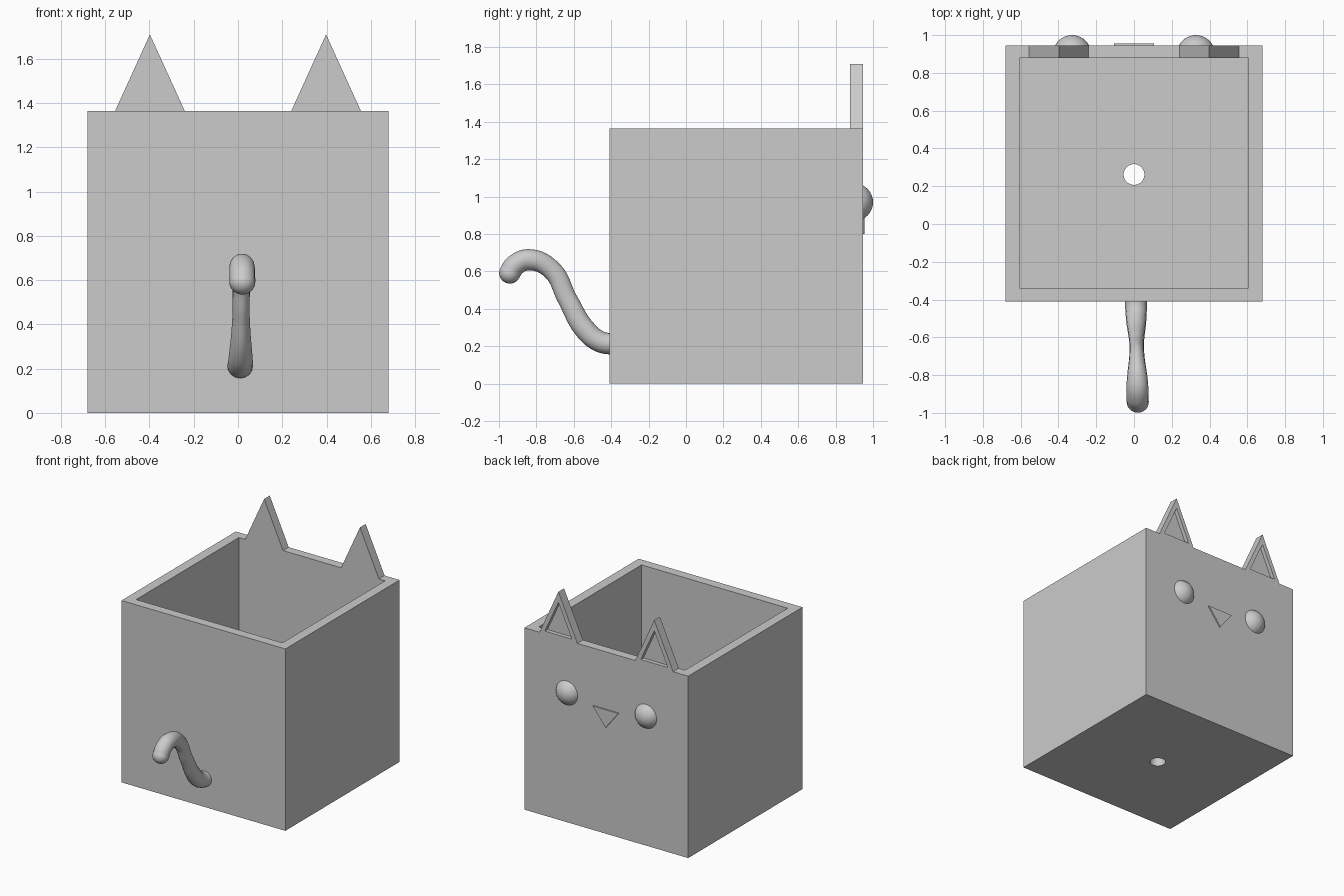
import bpy, bmesh, math
from mathutils import Vector

if "Cube" in bpy.data.objects:
    bpy.data.objects.remove(bpy.data.objects["Cube"])

grey = bpy.data.materials.new("light_grey")
grey.diffuse_color = (0.6, 0.6, 0.6, 1)
grey.use_nodes = True
grey.node_tree.nodes["Principled BSDF"].inputs["Base Color"].default_value = grey.diffuse_color


def finish(bm, name):
    bmesh.ops.recalc_face_normals(bm, faces=bm.faces)
    me = bpy.data.meshes.new(name)
    bm.to_mesh(me)
    bm.free()
    me.materials.append(grey)
    ob = bpy.data.objects.new(name, me)
    bpy.context.collection.objects.link(ob)
    return ob


def box(name, lo, hi):
    bm = bmesh.new()
    bmesh.ops.create_cube(bm, size=1)
    lo, hi = Vector(lo), Vector(hi)
    for v in bm.verts:
        v.co = (lo + hi) / 2 + v.co * (hi - lo)
    return finish(bm, name)


def prism(name, outline, y0, y1):
    """Extrude an x-z outline from y0 to y1."""
    bm = bmesh.new()
    face = bm.faces.new([bm.verts.new((x, y0, z)) for x, z in outline])
    ext = bmesh.ops.extrude_face_region(bm, geom=[face])
    verts = [g for g in ext["geom"] if isinstance(g, bmesh.types.BMVert)]
    bmesh.ops.translate(bm, verts=verts, vec=(0, y1 - y0, 0))
    return finish(bm, name)


def cut(target, cutter):
    cutter.hide_render = True
    cutter.hide_viewport = True
    cutter.display_type = 'WIRE'
    mod = target.modifiers.new("cut", 'BOOLEAN')
    mod.operation = 'DIFFERENCE'
    mod.solver = 'EXACT'
    mod.object = cutter


def smooth(ob):
    for p in ob.data.polygons:
        p.use_smooth = True


# Planter box, hollow, with a drain hole
BACK, TOP = 0.945, 1.365
pot = box("planter_box", (-0.68, -0.41, 0), (0.68, BACK, TOP))
cut(pot, box("cavity_cutter", (-0.607, -0.34, 0.07), (0.607, 0.878, 1.6)))
bm = bmesh.new()
bmesh.ops.create_cone(bm, cap_ends=True, segments=32, radius1=0.055, radius2=0.055, depth=0.4)
bmesh.ops.translate(bm, verts=bm.verts, vec=(0, 0.262, 0.03))
cut(pot, finish(bm, "drain_cutter"))

for side, s in (("left", -1), ("right", 1)):
    # Ear with a recessed inner triangle on the face side
    cx = 0.398 * s
    ear = prism(side + "_ear", [(cx - 0.157, TOP), (cx + 0.157, TOP), (cx, 1.71)], 0.878, BACK)
    cut(ear, prism(side + "_ear_cutter",
                   [(cx - 0.112, 1.385), (cx + 0.112, 1.385), (cx, 1.63)], 0.915, 1.0))

    # Domed eye
    bm = bmesh.new()
    bmesh.ops.create_uvsphere(bm, u_segments=40, v_segments=24, radius=0.101)
    bmesh.ops.translate(bm, verts=bm.verts, vec=(0.328 * s, 0.899, 0.97))
    geom = bm.verts[:] + bm.edges[:] + bm.faces[:]
    bmesh.ops.bisect_plane(bm, geom=geom, plane_co=(0, 0.935, 0), plane_no=(0, 1, 0),
                           clear_inner=True)
    smooth(finish(bm, side + "_eye"))

# Nose plate
prism("nose", [(-0.106, 0.935), (0.106, 0.935), (0, 0.80)], 0.94, 0.955)

# Curled tail: swept tube along an S curve in y-z
path = [(-0.38, 0.21), (-0.46, 0.225), (-0.54, 0.29), (-0.633, 0.45), (-0.72, 0.61),
        (-0.84, 0.662), (-0.915, 0.632), (-0.942, 0.592)]
cu = bpy.data.curves.new("tail_path", 'CURVE')
cu.dimensions = '3D'
cu.bevel_depth = 0.057
cu.bevel_resolution = 6
cu.resolution_u = 10
sp = cu.splines.new('BEZIER')
sp.bezier_points.add(len(path) - 1)
for i, (p, (y, z)) in enumerate(zip(sp.bezier_points, path)):
    p.co = (0, y, z)
    p.handle_left_type = p.handle_right_type = 'AUTO'
    p.radius = 0.92 if i in (3, 4) else 1.0
tmp = bpy.data.objects.new("tail_path", cu)
bpy.context.collection.objects.link(tmp)
bpy.context.view_layer.update()
me = bpy.data.meshes.new_from_object(tmp.evaluated_get(bpy.context.evaluated_depsgraph_get()))
bpy.data.objects.remove(tmp)
bm = bmesh.new()
bm.from_mesh(me)
# Rounded tip
tip = bmesh.ops.create_uvsphere(bm, u_segments=24, v_segments=16, radius=0.057)
bmesh.ops.translate(bm, verts=tip["verts"], vec=(0, path[-1][0], path[-1][1]))
# Narrow the middle sideways and lean slightly to the right
for v in bm.verts:
    y = v.co.y
    v.co.x *= 1.03 - 0.3 * math.exp(-((y + 0.65) / 0.13) ** 2)
    v.co.x += 0.01 + 0.018 * (-0.41 - y)
for f in bm.faces:
    f.material_index = 0
smooth(finish(bm, "tail"))
